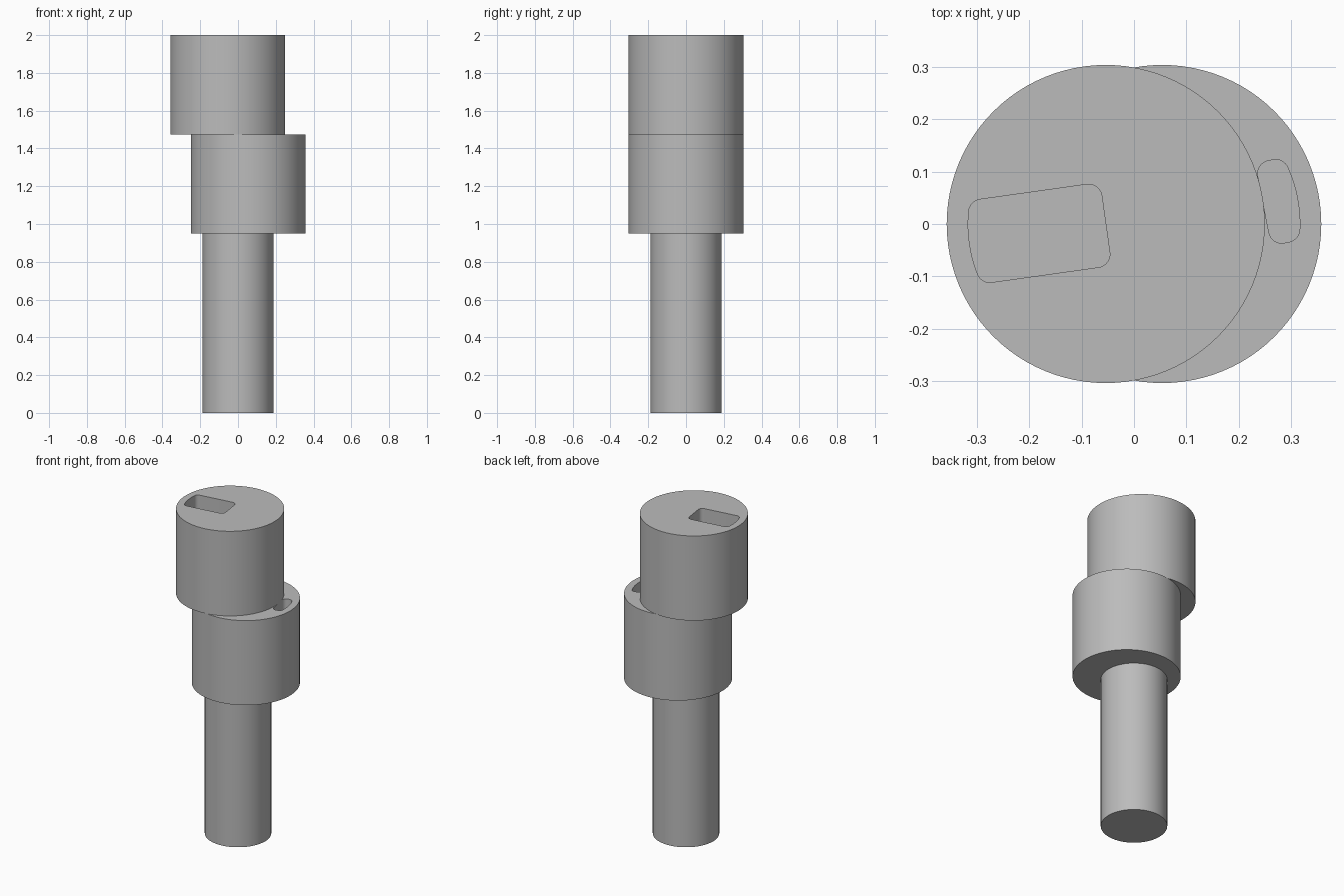
import bpy
from math import sin, cos, asin, pi, radians

cube = bpy.data.objects.get("Cube")
if cube:
    bpy.data.objects.remove(cube)

steel = bpy.data.materials.new("steel grey")
steel.use_nodes = True
COLOUR = (0.5, 0.5, 0.5, 1)
steel.diffuse_color = COLOUR
steel.node_tree.nodes["Principled BSDF"].inputs["Base Color"].default_value = COLOUR


def cylinder(name, x, radius, z0, z1):
    bpy.ops.mesh.primitive_cylinder_add(
        vertices=96, radius=radius, depth=z1 - z0, location=(x, 0, (z0 + z1) / 2))
    obj = bpy.context.object
    obj.name = name
    obj.data.materials.append(steel)
    return obj


def slot_outline(inner, outer, half, r):
    """Rounded slot along +u whose far end is an arc about the origin."""
    h, far = half - r, outer - r
    phi = asin(h / far)
    u = far * cos(phi)
    pts = []

    def arc(cu, cv, radius, a0, a1, steps=8):
        for i in range(steps + 1):
            a = a0 + (a1 - a0) * i / steps
            pts.append((cu + radius * cos(a), cv + radius * sin(a)))

    arc(u, -h, r, -pi / 2, -phi)
    arc(0, 0, outer, -phi * 0.9, phi * 0.9)
    arc(u, h, r, phi, pi / 2)
    arc(inner + r, h, r, pi / 2, pi)
    arc(inner + r, -h, r, pi, 1.5 * pi)
    return pts


def cut_slot(body, x, top, inner, angle, depth=0.25):
    """Sink a blind slot into the top face of a body."""
    outline = slot_outline(inner, 0.263, 0.08, 0.025)
    n = len(outline)
    ca, sa = cos(angle), sin(angle)
    verts = [(x + u * ca - v * sa, u * sa + v * ca, z)
             for z in (top - depth, top + 0.1) for u, v in outline]
    faces = [tuple(reversed(range(n))), tuple(range(n, 2 * n))]
    faces += [(i, (i + 1) % n, n + (i + 1) % n, n + i) for i in range(n)]
    mesh = bpy.data.meshes.new("slot_cutter")
    mesh.from_pydata(verts, [], faces)
    mesh.materials.append(steel)
    cutter = bpy.data.objects.new("slot_cutter", mesh)
    cutter.hide_render = True
    bpy.context.collection.objects.link(cutter)
    mod = body.modifiers.new("slot", 'BOOLEAN')
    mod.operation = 'DIFFERENCE'
    mod.solver = 'EXACT'
    mod.object = cutter
    bpy.context.view_layer.objects.active = body
    bpy.ops.object.modifier_apply(modifier=mod.name)
    bpy.data.objects.remove(cutter)


# Shaft and two offset drums
MID, STEP, OFFSET, RADIUS = 0.95, 1.475, 0.054, 0.304
shaft = cylinder("shaft", 0, 0.187, 0, MID)
lower = cylinder("lower_drum", OFFSET, RADIUS, MID, STEP)
upper = cylinder("upper_drum", -OFFSET, RADIUS, STEP, 2)

# Blind slots: long one on the top, short one on the exposed ledge
cut_slot(upper, -OFFSET, 2, 0, radians(188))
cut_slot(lower, OFFSET, STEP, 0.197, radians(11))

# Smooth walls with crisp rims
for obj in (shaft, lower, upper):
    bpy.ops.object.select_all(action='DESELECT')
    obj.select_set(True)
    bpy.context.view_layer.objects.active = obj
    bpy.ops.object.shade_smooth_by_angle(angle=radians(30))
